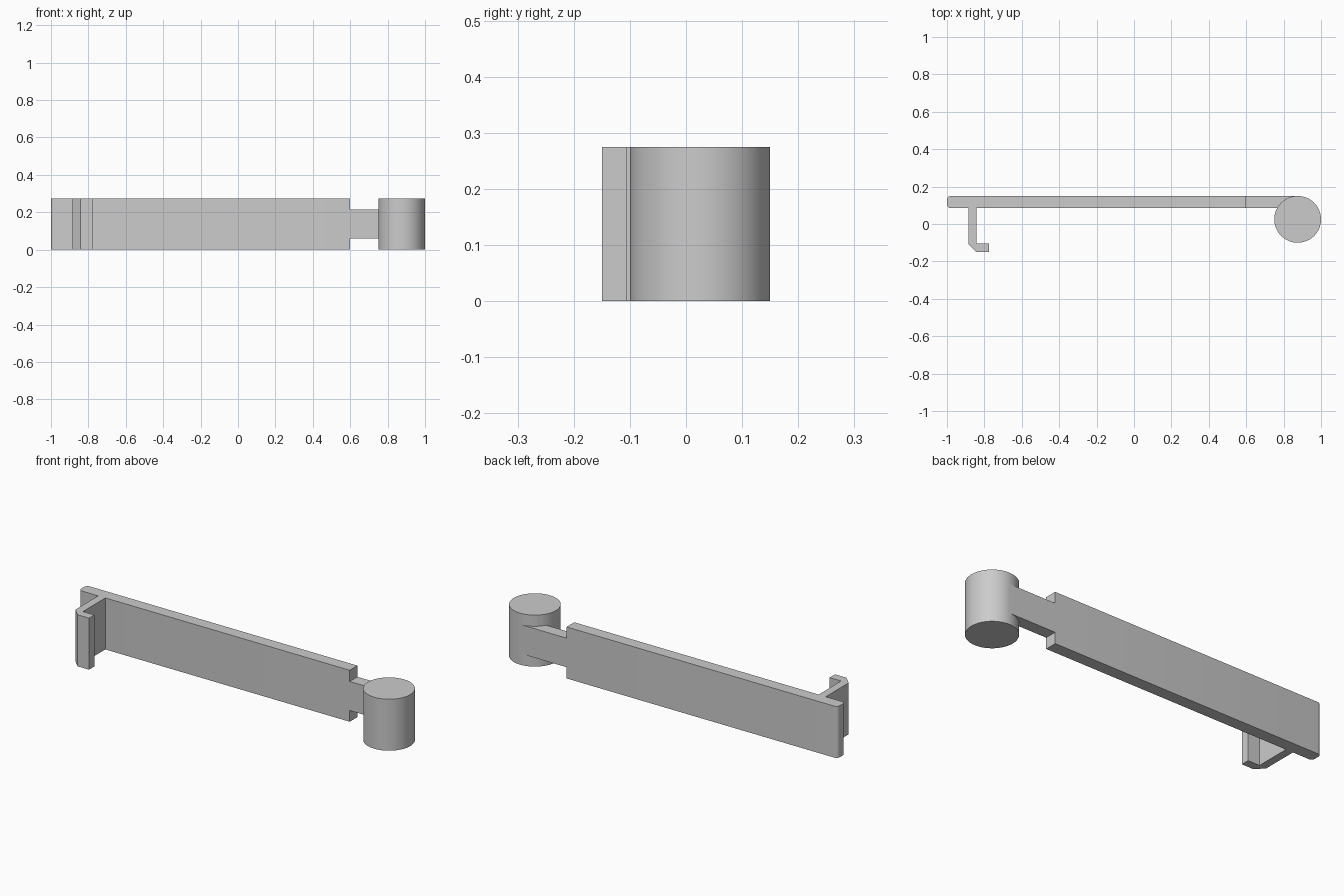
import bpy, bmesh, math

cube = bpy.data.objects.get("Cube")
if cube:
    bpy.data.objects.remove(cube, do_unlink=True)

H = 0.275                 # overall height
BACK, FACE = 0.15, 0.085  # back and front of the arm

grey = bpy.data.materials.new("light grey")
grey.use_nodes = True
colour = (0.6, 0.6, 0.6, 1)
grey.diffuse_color = colour
grey.node_tree.nodes["Principled BSDF"].inputs["Base Color"].default_value = colour


def extrude(name, outline, z0, z1):
    """Raise a closed plan outline from z0 to z1."""
    bm = bmesh.new()
    base = bm.faces.new([bm.verts.new((x, y, z0)) for x, y in outline])
    raised = bmesh.ops.extrude_face_region(bm, geom=[base])["geom"]
    verts = [g for g in raised if isinstance(g, bmesh.types.BMVert)]
    bmesh.ops.translate(bm, verts=verts, vec=(0, 0, z1 - z0))
    bmesh.ops.recalc_face_normals(bm, faces=bm.faces)
    mesh = bpy.data.meshes.new(name)
    bm.to_mesh(mesh)
    bm.free()
    mesh.materials.append(grey)
    obj = bpy.data.objects.new(name, mesh)
    bpy.context.collection.objects.link(obj)
    bpy.ops.object.select_all(action='DESELECT')
    obj.select_set(True)
    bpy.context.view_layer.objects.active = obj
    bpy.ops.object.shade_smooth_by_angle(angle=math.radians(30))
    return obj


def arc(cx, cy, r, start, end, steps):
    angles = [math.radians(start + (end - start) * i / steps) for i in range(steps + 1)]
    return [(cx + r * math.cos(a), cy + r * math.sin(a)) for a in angles]


# Flat arm with a rounded free end
R = 0.02
extrude("arm", [(0.6, FACE), (0.6, BACK)]
        + arc(-1 + R, BACK - R, R, 90, 180, 6)
        + arc(-1 + R, FACE + R, R, 180, 270, 6), 0, H)

# Narrow neck running into the barrel
extrude("neck", [(0.6, FACE), (0.875, FACE), (0.875, BACK), (0.6, BACK)], 0.06, 0.215)

# Upright barrel
extrude("barrel", arc(0.875, 0.025, 0.125, 0, 360, 64)[:-1], 0, H)

# Catch with a chamfered corner and a turned-in foot
extrude("hook", [(-0.885, FACE), (-0.885, -0.108), (-0.843, -0.15), (-0.775, -0.15),
                 (-0.775, -0.105), (-0.843, -0.105), (-0.843, FACE)], 0, H)
